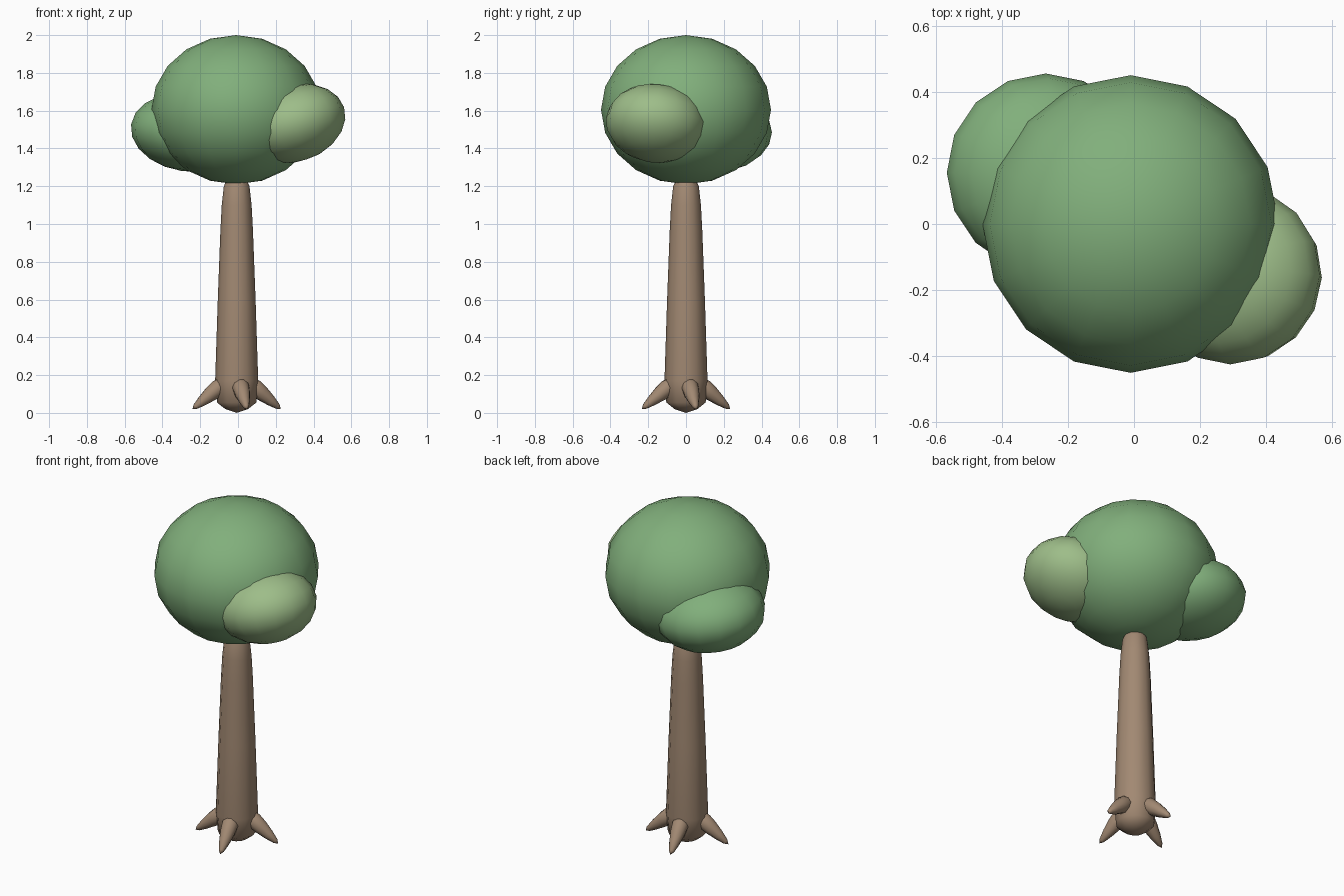
import bpy, bmesh, math
from mathutils import Matrix, Vector

if "Cube" in bpy.data.objects:
    bpy.data.objects.remove(bpy.data.objects["Cube"])

CX = -0.007  # trunk axis offset after centring


def material(name, rgb):
    m = bpy.data.materials.new(name)
    m.diffuse_color = (*rgb, 1)
    m.use_nodes = True
    m.node_tree.nodes["Principled BSDF"].inputs["Base Color"].default_value = m.diffuse_color
    return m


bark = material("bark", (0.36, 0.25, 0.17))
leaf = material("leaf", (0.22, 0.43, 0.20))
leaf_light = material("light_leaf", (0.34, 0.51, 0.25))


def add_object(name, bm, mat, matrix):
    bmesh.ops.recalc_face_normals(bm, faces=bm.faces)
    for f in bm.faces:
        f.smooth = True
    me = bpy.data.meshes.new(name)
    bm.to_mesh(me)
    bm.free()
    me.materials.append(mat)
    ob = bpy.data.objects.new(name, me)
    ob.matrix_world = matrix
    bpy.context.collection.objects.link(ob)
    return ob


def lathe(name, profile, sides, mat, matrix):
    """Spin an (r, z) profile that starts and ends on the axis."""
    bm = bmesh.new()
    verts = [bm.verts.new((r, 0, z)) for r, z in profile]
    edges = [bm.edges.new(p) for p in zip(verts, verts[1:])]
    bmesh.ops.spin(bm, geom=verts + edges, cent=(0, 0, 0), axis=(0, 0, 1),
                   angle=math.tau, steps=sides, use_merge=True)
    bmesh.ops.remove_doubles(bm, verts=bm.verts, dist=1e-5)
    return add_object(name, bm, mat, matrix)


def foliage(name, centre, radii, tilt, mat):
    bm = bmesh.new()
    bmesh.ops.create_uvsphere(bm, u_segments=16, v_segments=10, radius=1)
    rot = Matrix.Rotation(math.radians(tilt[1]), 4, 'Y') @ Matrix.Rotation(math.radians(tilt[0]), 4, 'X')
    m = Matrix.Translation(centre) @ rot @ Matrix.Diagonal((*radii, 1))
    return add_object(name, bm, mat, m)


# Trunk with rounded foot
lathe("trunk", [(0, 0), (0.06, 0.02), (0.104, 0.055), (0.114, 0.17), (0.100, 0.6),
                (0.086, 0.97), (0.079, 1.1), (0.068, 1.2), (0.045, 1.25), (0, 1.27)],
      12, bark, Matrix.Translation((CX, 0, 0)))

# Four tapered roots around the foot
root_profile = [(0, 0), (0.035, 0.005), (0.046, 0.05), (0.041, 0.1),
                (0.029, 0.16), (0.015, 0.21), (0, 0.231)]
for i in range(4):
    a = math.radians(13 + 90 * i)
    out = Vector((math.cos(a), math.sin(a), 0))
    start = out * 0.06 + Vector((CX, 0, 0.165))
    direction = out * 0.18 + Vector((0, 0, -0.145))
    m = Matrix.Translation(start) @ direction.to_track_quat('Z', 'Y').to_matrix().to_4x4()
    lathe(f"root_{i + 1}", root_profile, 10, bark, m)

# Crown and two side clumps
foliage("crown", (-0.01, 0, 1.605), (0.448, 0.45, 0.395), (0, 0), leaf)
foliage("left_clump", (-0.267, 0.155, 1.485), (0.302, 0.30, 0.207), (0, 8), leaf)
foliage("right_clump", (0.30, -0.156, 1.533), (0.275, 0.27, 0.202), (-6, -18), leaf_light)
